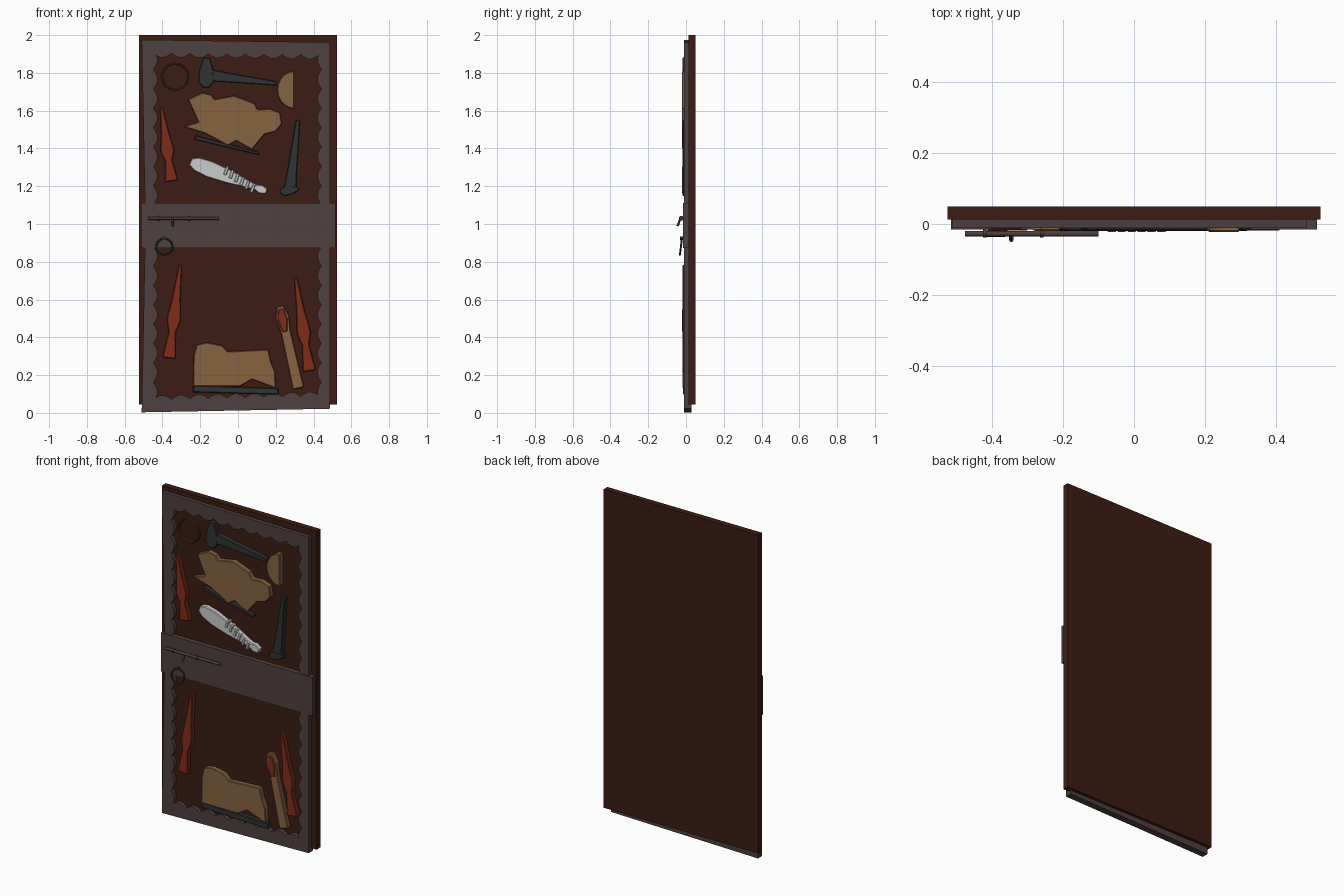
import bpy, bmesh, math
from mathutils import Vector

if "Cube" in bpy.data.objects:
    bpy.data.objects.remove(bpy.data.objects["Cube"])


def material(name, *rgb):
    m = bpy.data.materials.new(name)
    m.diffuse_color = (*rgb, 1)
    m.use_nodes = True
    m.node_tree.nodes["Principled BSDF"].inputs["Base Color"].default_value = m.diffuse_color
    return m


WOOD = material("dark_wood", 0.045, 0.012, 0.006)
FRAME = material("frame_brown", 0.08, 0.05, 0.05)
RED = material("red_wood", 0.22, 0.027, 0.009)
TAN = material("tan", 0.24, 0.125, 0.05)
IRON = material("iron", 0.03, 0.033, 0.034)
BONE = material("bone", 0.55, 0.55, 0.56)
BRONZE = material("bronze", 0.1, 0.04, 0.018)
FRONT, PANEL = -0.018, 0.014


def plate(name, pts, mat, y0=FRONT, y1=PANEL, bevel=0.004):
    """Outline in x,z extruded from y0 (front) to y1 (back)."""
    bm = bmesh.new()
    face = bm.faces.new([bm.verts.new((x, y0, z)) for x, z in pts])
    ext = bmesh.ops.extrude_face_region(bm, geom=[face])
    moved = [v for v in ext["geom"] if isinstance(v, bmesh.types.BMVert)]
    bmesh.ops.translate(bm, verts=moved, vec=(0, y1 - y0, 0))
    bmesh.ops.recalc_face_normals(bm, faces=bm.faces)
    me = bpy.data.meshes.new(name)
    bm.to_mesh(me)
    bm.free()
    me.materials.append(mat)
    ob = bpy.data.objects.new(name, me)
    bpy.context.collection.objects.link(ob)
    if bevel:
        mod = ob.modifiers.new("bevel", "BEVEL")
        mod.width = bevel
        mod.limit_method = "ANGLE"
        mod.angle_limit = math.radians(60)


def tapered(name, start, end, widths, mat, y0=FRONT):
    """Flat shape along start-end, symmetric, with half widths at fractions."""
    a, d = Vector(start), Vector(end) - Vector(start)
    n = Vector((-d.y, d.x)).normalized()
    side = [a + d * t + n * w for t, w in widths]
    other = [a + d * t - n * w for t, w in reversed(widths)]
    plate(name, side + other, mat, y0)


def scalloped(name, outer_a, outer_b, inner_a, inner_b, n):
    """Frame strip whose inner edge is a row of rounded scallops."""
    a, b = Vector(inner_a), Vector(inner_b)
    d = b - a
    out = Vector((-d.y, d.x)).normalized()
    if out.dot(Vector(outer_a) - a) > 0:
        out = -out
    pts = [outer_b, outer_a]
    for i in range(n * 5 + 1):
        pts.append(a + d * i / (n * 5) + out * abs(math.sin(math.pi * i / 5)) * 0.023)
    plate(name, pts, FRAME, -0.011, 0.03, 0)


def finish(name, mat):
    ob = bpy.context.object
    ob.name = name
    ob.data.materials.append(mat)
    bpy.ops.object.shade_smooth_by_angle()


def ring(name, loc, r, tilt, mat):
    bpy.ops.mesh.primitive_torus_add(location=loc, major_radius=r, minor_radius=0.005,
                                     major_segments=24, minor_segments=8,
                                     rotation=(math.pi / 2 + tilt, 0, 0))
    finish(name, mat)


def rod(name, loc, r, length, rot, mat):
    bpy.ops.mesh.primitive_cylinder_add(vertices=12, radius=r, depth=length,
                                        location=loc, rotation=rot)
    finish(name, mat)


def rect(x0, x1, z0, z1):
    return [(x0, z0), (x1, z0), (x1, z1), (x0, z1)]


# Door board, middle rail and scalloped frame
plate("door_board", rect(-.525, .525, .045, 2), WOOD, 0.012, 0.049, 0)
plate("middle_rail", rect(-.514, .515, .872, 1.11), FRAME, -0.015, 0.02, 0)
TL, TR, BL, BR = (-.51, 1.975), (.487, 1.962), (-.51, .003), (.487, .022)
scalloped("top_rail", TL, TR, (-.45, 1.905), (.43, 1.895), 9)
scalloped("bottom_rail", BL, BR, (-.45, .07), (.43, .09), 9)
for side, x_in, x_mid, top, bottom in (("left", -.448, -.49, TL, BL), ("right", .442, .487, TR, BR)):
    scalloped(f"upper_{side}_stile", top, (x_mid, 1), (x_in, 1.92), (x_in, 1.1), 8)
    scalloped(f"lower_{side}_stile", bottom, (x_mid, 1), (x_in, .06), (x_in, .88), 8)

# Three rifles share one profile
RIFLE = [(0, .008), (.36, .022), (.53, .034), (.6, .036), (.72, .019), (1, .035)]
for name, a, b in (("upper_rifle", (-.405, 1.616), (-.352, 1.227)),
                   ("lower_left_rifle", (-.305, .783), (-.365, .29)),
                   ("lower_right_rifle", (.305, .716), (.378, .222))):
    tapered(name, a, b, RIFLE, RED)

# Two axes: tapered handle with a crossing head
HANDLE = [(0, .011), (.7, .025), (1, .033)]
HEAD = [(0, .017), (.4, .036), (.8, .042), (1, .014)]
for name, tip, butt, h0, h1 in (
        ("upper_axe", (.204, 1.744), (-.17, 1.79), (-.166, 1.88), (-.17, 1.722)),
        ("right_axe", (.318, 1.55), (.275, 1.18), (.32, 1.185), (.222, 1.17))):
    tapered(name + "_handle", tip, butt, HANDLE, IRON)
    tapered(name + "_head", h0, h1, [(t, w * (1 if name == "upper_axe" else .6)) for t, w in HEAD],
            IRON, -0.019)

# Thin iron bars under the hides
tapered("upper_bar", (-.228, 1.458), (.111, 1.373), [(0, .011), (1, .008)], IRON, -0.015)
tapered("lower_bar", (-.238, .127), (.214, .114), [(0, .018), (1, .017)], IRON, -0.015)

# Bone club with ridges along its upper edge
tapered("bone_club", (-.252, 1.33), (.152, 1.172),
        [(0, .018), (.08, .037), (.25, .044), (.5, .036), (.85, .014), (.92, .024), (1, .014)], BONE)
for i in range(6):
    x, z = -.06 + .028 * i, 1.29 - .019 * i
    tapered(f"bone_ridge_{i + 1}", (x - .01, z - .03), (x + .006, z + .016), [(0, .009), (1, .008)],
            BONE, -0.022)

# Knife with a red grip
tapered("knife", (.222, .565), (.32, .13), [(0, .018), (.13, .036), (.32, .026), (1, .03)], TAN, -0.016)
tapered("knife_grip", (.226, .55), (.249, .43), [(0, .014), (.45, .026), (1, .013)], RED, -0.02)

# Crescent: half ellipse with a straight right edge
plate("crescent", [(.297 - .09 * math.sin(math.pi * i / 10), 1.71 + .1 * math.cos(math.pi * i / 10))
                   for i in range(11)], TAN, -0.022)

# Hides
plate("upper_hide", [(-.265, 1.66), (-.19, 1.695), (-.14, 1.685), (-.125, 1.66), (-.02, 1.68),
                     (.085, 1.64), (.106, 1.606), (.17, 1.61), (.222, 1.59), (.233, 1.53),
                     (.2, 1.49), (.14, 1.474), (.074, 1.394), (-.01, 1.44), (-.053, 1.415),
                     (-.175, 1.48), (-.29, 1.515), (-.21, 1.54)], TAN, -0.02)
plate("lower_hide", [(-.235, .3), (-.22, .36), (-.165, .373), (-.085, .357), (-.053, .325),
                     (.16, .336), (.175, .27), (.196, .22), (.2, .13), (.074, .177),
                     (.01, .14), (-.238, .14)], TAN)

# Hanging hoop on the upper panel
for i, y in enumerate((0, .009)):
    ring(f"hoop_{i + 1}", (-.333, y, 1.78), .069, 0, BRONZE)

# Sliding bolt, brackets and handle
ACROSS = (0, math.pi / 2, 0)
rod("bolt", (-.288, -.027, 1.03), .008, .375, ACROSS, FRAME)
for i, x in enumerate((-.42, -.26)):
    rod(f"bolt_bracket_{i + 1}", (x, -.025, 1.03), .013, .01, ACROSS, FRAME)
rod("bolt_handle", (-.345, -.037, 1.01), .006, .045, (-.35, 0, 0), FRAME)

# Pull ring below the bolt
ring("pull_ring", (-.39, -.027, .88), .043, -.12, IRON)
rod("pull_ring_mount", (-.39, -.022, .925), .009, .022, (math.pi / 2, 0, 0), IRON)
